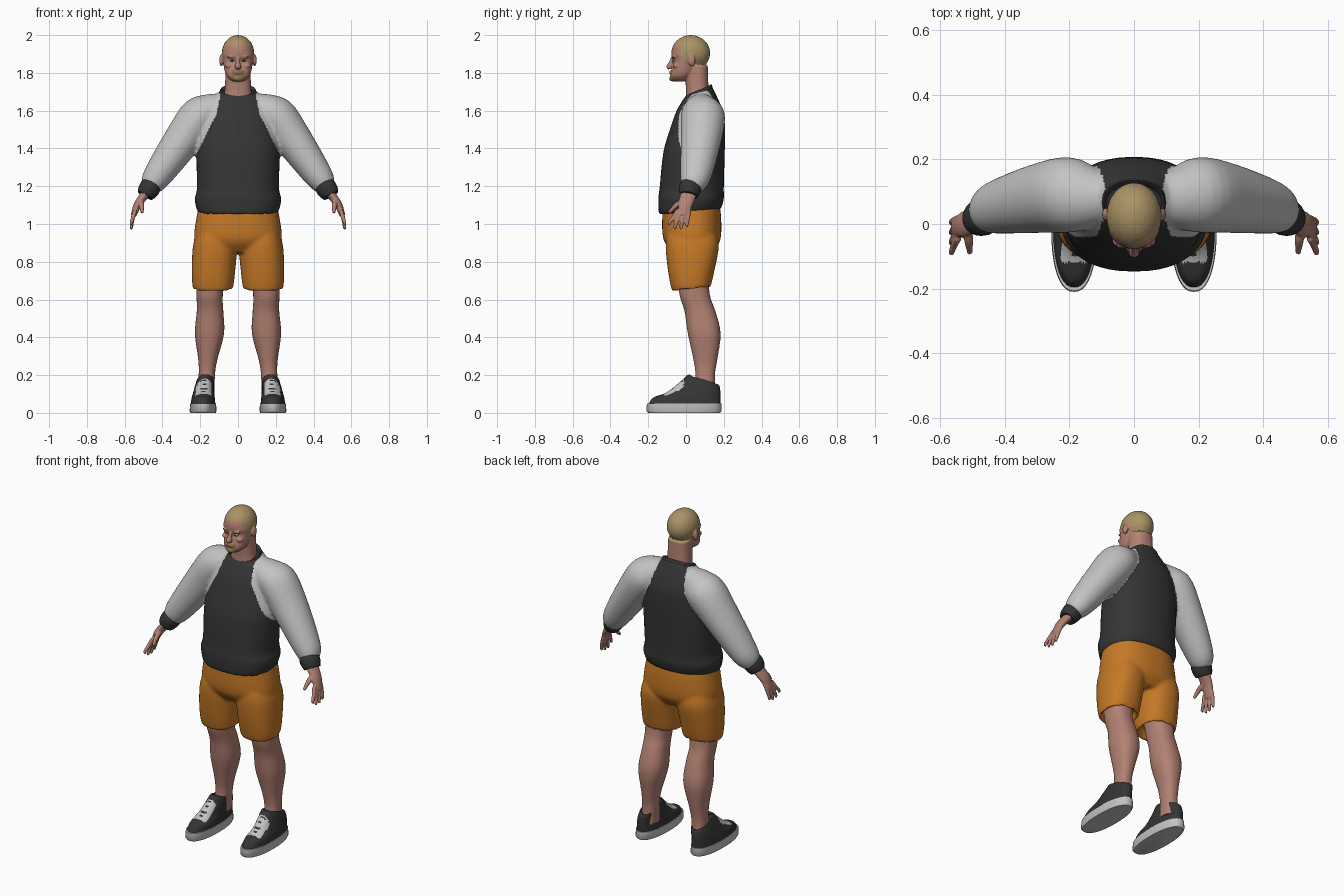
import bpy, bmesh, math
from mathutils import Vector, Matrix

if "Cube" in bpy.data.objects:
    bpy.data.objects.remove(bpy.data.objects["Cube"])


def material(name, red, green, blue):
    mat = bpy.data.materials.new(name)
    mat.use_nodes = True
    mat.diffuse_color = (red, green, blue, 1)
    mat.node_tree.nodes["Principled BSDF"].inputs["Base Color"].default_value = (red, green, blue, 1)
    return mat


SKIN = material("skin", .45, .22, .17)
HAIR = material("blond_hair", .4, .29, .13)
BEARD = material("beard", .27, .17, .08)
LIPS = material("lips", .36, .14, .11)
BLACK = material("charcoal_cloth", .035, .035, .035)
GREY = material("light_grey_cloth", .55, .55, .55)
ORANGE = material("orange_cloth", .56, .19, .02)
WHITE = material("eye_white", .6, .55, .5)
IRIS = material("iris", .04, .03, .03)
SIDES = {"left": 1, "right": -1}


def circle(count):
    """Cosine and sine of evenly spaced directions."""
    return [(math.cos(math.tau * i / count), math.sin(math.tau * i / count)) for i in range(count)]


def squarer(value):
    return math.copysign(abs(value) ** .87, value)


def oval(z, half, front, back, x=0, rise=0):
    """Level cross-section, a little squared, optionally rising to the back."""
    middle, depth = (front + back) / 2, (back - front) / 2
    return [Vector((x + half * squarer(cosine), middle + depth * squarer(sine), z + rise * sine))
            for cosine, sine in circle(40)]


def loft(bm, loops, side=1, steps=4):
    """Skin closed loops with a rounded course between them, capped at both ends."""
    last = len(loops) - 1
    course = []
    for i in range(last):
        before, start, end, after = (loops[min(max(i + offset, 0), last)] for offset in (-1, 0, 1, 2))
        for step in range(steps):
            t = step / steps
            course.append([q + t / 2 * (r - p + t * (2 * p - 5 * q + 4 * r - s + t * (3 * (q - r) + s - p)))
                           for p, q, r, s in zip(before, start, end, after)])
    course.append(loops[-1])
    rows = [[bm.verts.new((side * v.x, v.y, v.z)) for v in loop] for loop in course]
    for low, high in zip(rows, rows[1:]):
        for i in range(len(low)):
            bm.faces.new((low[i - 1], low[i], high[i], high[i - 1]))
    bm.faces.new(rows[0])
    bm.faces.new(rows[-1])


def at(x, y, z, r):
    return Vector((x, y, z)), r


def tube(bm, path, side=1, depth=1.0):
    """Loft ovals square to a path; depth widens them from front to back."""
    loops = []
    for i, (point, radius) in enumerate(path):
        along = path[min(i + 1, len(path) - 1)][0] - path[max(i - 1, 0)][0]
        across = along.cross(Vector((0, 1, 0))).normalized()
        deep = along.cross(across).normalized() * depth
        loops.append([point + radius * (across * cosine + deep * sine) for cosine, sine in circle(24)])
    loft(bm, loops, side)


def blob(bm, centre, radii):
    bmesh.ops.create_uvsphere(bm, u_segments=24, v_segments=16, radius=1,
                              matrix=Matrix.Translation(centre) @ Matrix.Diagonal((*radii, 1)))


def finish(bm, name, mats, rule=None, voxel=None, smooth=0):
    """Make the object, fuse its parts if asked, and colour its faces by rule."""
    bmesh.ops.recalc_face_normals(bm, faces=bm.faces)
    mesh = bpy.data.meshes.new(name)
    bm.to_mesh(mesh)
    bm.free()
    obj = bpy.data.objects.new(name, mesh)
    bpy.context.collection.objects.link(obj)
    bpy.ops.object.select_all(action='DESELECT')
    bpy.context.view_layer.objects.active = obj
    obj.select_set(True)
    if voxel:
        fuse = obj.modifiers.new("fuse", 'REMESH')
        fuse.mode, fuse.voxel_size = 'VOXEL', voxel
        relax = obj.modifiers.new("relax", 'SMOOTH')
        relax.iterations = smooth
        for modifier in ("fuse", "relax"):
            bpy.ops.object.modifier_apply(modifier=modifier)
    for mat in mats:
        obj.data.materials.append(mat)
    for face in obj.data.polygons:
        face.material_index = rule(face.center, face.normal) if rule else 0
    bpy.ops.object.shade_smooth_by_angle(angle=math.radians(50))


# Raglan sweater: body and both sleeves fused into one cloth
bm = bmesh.new()
loft(bm, [oval(z=1.1, half=.19, front=-.11, back=.16),
          oval(z=1.06, half=.21, front=-.14, back=.18, rise=.015),
          oval(z=1.13, half=.23, front=-.147, back=.2),
          oval(z=1.19, half=.217, front=-.14, back=.2),
          oval(z=1.38, half=.22, front=-.12, back=.205),
          oval(z=1.5, half=.2, front=-.085, back=.207),
          oval(z=1.6, half=.17, front=-.05, back=.195),
          oval(z=1.7, half=.1, front=-.005, back=.14, rise=.025)])
for side in SIDES.values():
    tube(bm, [at(x=.04, y=.08, z=1.64, r=.05), at(x=.12, y=.08, z=1.61, r=.085), at(x=.2, y=.09, z=1.57, r=.108),
              at(x=.29, y=.08, z=1.45, r=.1), at(x=.43, y=.05, z=1.25, r=.075),
              at(x=.47, y=.03, z=1.19, r=.05)], side, depth=1.08)


def raglan(c, normal):
    seam = max(.09 + (1.7 - c.z) / 5, .115 + (1.58 - c.z) / 2)
    return int(abs(c.x) > seam)


finish(bm, "sweater", [BLACK, GREY], raglan, voxel=.009, smooth=6)

# Neckband
bm = bmesh.new()
loft(bm, [oval(z=1.67, half=.105, front=-.02, back=.145, rise=.03),
          oval(z=1.71, half=.093, front=0, back=.135, rise=.03),
          oval(z=1.68, half=.075, front=.015, back=.115, rise=.03)])
finish(bm, "neckband", [BLACK])

# Shorts with hollow leg openings
bm = bmesh.new()
loft(bm, [oval(z=1.13, half=.2, front=-.11, back=.17), oval(z=1.05, half=.217, front=-.125, back=.185),
          oval(z=.92, half=.232, front=-.12, back=.183), oval(z=.85, half=.19, front=-.07, back=.14)])
for side in SIDES.values():
    loft(bm, [oval(x=.12, z=.95, half=.1, front=-.1, back=.16),
              oval(x=.122, z=.88, half=.117, front=-.108, back=.174),
              oval(x=.13, z=.75, half=.115, front=-.095, back=.15),
              oval(x=.133, z=.66, half=.106, front=-.075, back=.13, rise=.01),
              oval(x=.133, z=.665, half=.092, front=-.06, back=.118, rise=.01),
              oval(x=.133, z=.7, half=.088, front=-.055, back=.11)], side)
finish(bm, "shorts", [ORANGE], voxel=.009, smooth=6)

# Skull, jaw, neck, nose, lips and chin, then brows, cheeks and ears
bm = bmesh.new()
blob(bm, centre=(0, .025, 1.905), radii=(.086, .103, .095))
loft(bm, [oval(z=1.755, half=.03, front=-.07, back=-.015), oval(z=1.77, half=.05, front=-.082, back=.02),
          oval(z=1.8, half=.068, front=-.08, back=.05), oval(z=1.866, half=.08, front=-.066, back=.08),
          oval(z=1.9, half=.081, front=-.074, back=.09), oval(z=1.95, half=.07, front=-.062, back=.1)])
loft(bm, [oval(z=1.65, half=.085, front=-.005, back=.13), oval(z=1.71, half=.07, front=0, back=.12),
          oval(z=1.84, half=.066, front=-.01, back=.115)])
tube(bm, [at(x=0, y=-.069, z=1.885, r=.009), at(x=0, y=-.08, z=1.855, r=.011),
          at(x=0, y=-.088, z=1.833, r=.017), at(x=0, y=-.082, z=1.823, r=.013)])
for height in (1.798, 1.807):
    blob(bm, centre=(0, -.08, height), radii=(.025, .009, .005))
blob(bm, centre=(0, -.075, 1.77), radii=(.026, .014, .014))
for side in SIDES.values():
    blob(bm, centre=(side * .032, -.066, 1.883), radii=(.026, .01, .007))
    blob(bm, centre=(side * .046, -.052, 1.838), radii=(.022, .018, .014))
    blob(bm, centre=(side * .088, .03, 1.866), radii=(.011, .02, .031))


def face_paint(c, normal):
    x, y, z = abs(c.x), c.y, c.z
    ear = x > .086 and z < 1.9
    hairline = 1.945 if y < -.03 else 1.87 if y < .025 else 1.9 if y < .05 else 1.83
    eyebrow = y < -.05 and .012 < x < .055 and 1.88 < z < 1.889
    lips = y < -.07 and x < .024 and 1.796 < z < 1.809
    beard = z < 1.815 and y < .3 * (1.65 - z) and normal.z > -.85 and (x < .034 or z < 1.785)
    if z > hairline and not ear:
        return 1
    return 3 if lips else 2 if eyebrow or beard else 0


finish(bm, "head", [SKIN, HAIR, BEARD, LIPS], face_paint, voxel=.0045, smooth=3)

# Eyes with a dark iris facing forward
bm = bmesh.new()
for side in SIDES.values():
    blob(bm, centre=(side * .031, -.061, 1.865), radii=(.013, .011, .006))
finish(bm, "eyes", [WHITE, IRIS], lambda c, normal: int(abs(abs(c.x) - .031) < .005 and normal.y < -.5))

for label, side in SIDES.items():
    # Ribbed cuff
    bm = bmesh.new()
    tube(bm, [at(x=.445, y=.03, z=1.22, r=.045), at(x=.463, y=.024, z=1.197, r=.056),
              at(x=.482, y=.017, z=1.168, r=.052), at(x=.492, y=.013, z=1.15, r=.044)], side, depth=1.05)
    finish(bm, label + "_cuff", [BLACK])

    # Hand: wrist and palm, four fanned fingers and a thumb
    bm = bmesh.new()
    tube(bm, [at(x=.47, y=.02, z=1.185, r=.026), at(x=.505, y=.008, z=1.14, r=.023),
              at(x=.532, y=-.004, z=1.1, r=.021), at(x=.553, y=-.014, z=1.045, r=.015)], side, depth=1.8)
    for finger in range(4):
        base, tip = .02 * finger - .043, .031 * finger - .088
        low = .97 + .008 * abs(finger - 1.7) ** 2
        tube(bm, [at(x=.543, y=base, z=1.075, r=.011), at(x=.556, y=(base + tip) / 2, z=1.035, r=.011),
                  at(x=.564, y=tip, z=low + .015, r=.009), at(x=.565, y=tip, z=low, r=.006)], side)
    tube(bm, [at(x=.515, y=-.01, z=1.12, r=.015), at(x=.511, y=-.05, z=1.1, r=.014),
              at(x=.507, y=-.09, z=1.06, r=.008)], side)
    finish(bm, label + "_hand", [SKIN], voxel=.005, smooth=2)

    # Lower leg with knee, calf and ankle
    bm = bmesh.new()
    loft(bm, [oval(x=.14, z=.8, half=.085, front=-.05, back=.115),
              oval(x=.15, z=.63, half=.07, front=-.035, back=.125),
              oval(x=.148, z=.54, half=.07, front=-.008, back=.155),
              oval(x=.151, z=.42, half=.077, front=.01, back=.183),
              oval(x=.16, z=.28, half=.05, front=.04, back=.165),
              oval(x=.165, z=.2, half=.043, front=.05, back=.153),
              oval(x=.17, z=.09, half=.045, front=.04, back=.155)], side)
    finish(bm, label + "_leg", [SKIN])

    # Shoe sole
    bm = bmesh.new()
    loft(bm, [oval(x=.185, z=0, half=.067, front=-.2, back=.18), oval(x=.185, z=.01, half=.071, front=-.21, back=.188),
              oval(x=.185, z=.05, half=.069, front=-.207, back=.187)], side, steps=1)
    finish(bm, label + "_sole", [GREY])

    # Shoe upper with a pale laced front
    bm = bmesh.new()
    loft(bm, [oval(x=.185, z=.04, half=.066, front=-.2, back=.182),
              oval(x=.184, z=.08, half=.061, front=-.175, back=.182),
              oval(x=.182, z=.11, half=.055, front=-.1, back=.182),
              oval(x=.176, z=.155, half=.048, front=-.025, back=.178, rise=-.015),
              oval(x=.172, z=.176, half=.043, front=.01, back=.168, rise=-.025),
              oval(x=.172, z=.165, half=.034, front=.03, back=.155, rise=-.02)], side, steps=8)

    def laces(c, normal):
        across = abs(abs(c.x) - .182)
        panel = -.118 < c.y < -.012 and normal.z > .15 and across < .042
        gap = across < .018 and (c.y * 40) % 1 < .25
        return int(panel and not gap)

    finish(bm, label + "_shoe", [BLACK, GREY], laces)

    # Shoe tongue
    bm = bmesh.new()
    tube(bm, [at(x=.174, y=-.005, z=.14, r=.034), at(x=.173, y=.01, z=.175, r=.034),
              at(x=.172, y=.022, z=.2, r=.025)], side, depth=.35)
    finish(bm, label + "_tongue", [BLACK])
